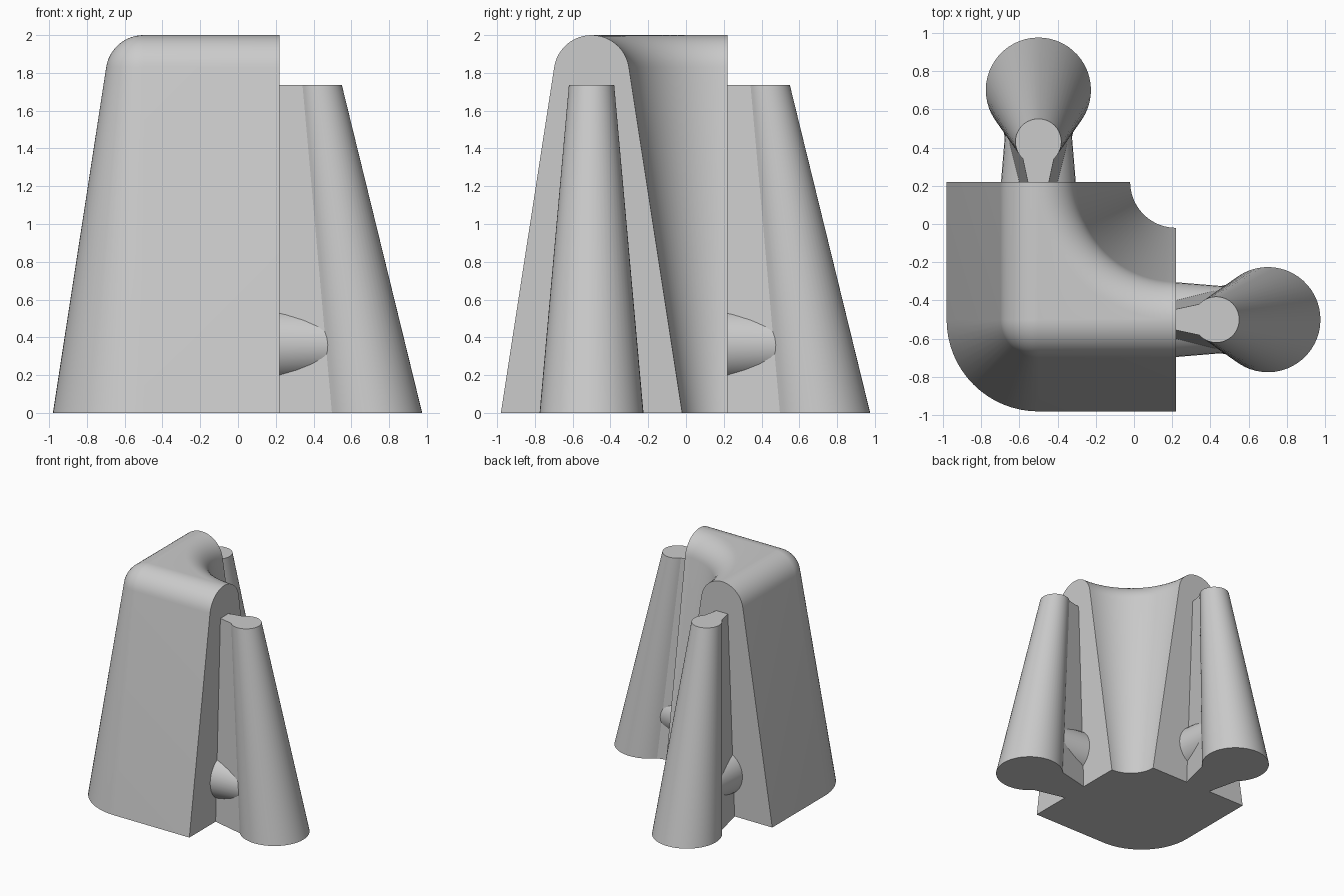
import bpy
import bmesh
from math import sin, cos, radians, pi

cube = bpy.data.objects.get("Cube")
if cube:
    bpy.data.objects.remove(cube, do_unlink=True)

grey = bpy.data.materials.new("light grey")
grey.use_nodes = True
grey.diffuse_color = (0.6, 0.6, 0.6, 1)
grey.node_tree.nodes["Principled BSDF"].inputs["Base Color"].default_value = (0.6, 0.6, 0.6, 1)

END = 0.22      # where both arms of the corner body stop
MID = -0.5      # centre line of each arm
TOP = 1.735     # height of the posts


def loft(name, rings, swap=False):
    """Skin equal-length rings, cap both ends; swap mirrors across the x = y diagonal."""
    bm = bmesh.new()
    rows = [[bm.verts.new((p[1], p[0], p[2]) if swap else p) for p in ring] for ring in rings]
    n = len(rows[0])
    for low, high in zip(rows, rows[1:]):
        for i in range(n):
            j = (i + 1) % n
            bm.faces.new((low[i], low[j], high[j], high[i]))
    bm.faces.new(rows[0])
    bm.faces.new(rows[-1])
    bmesh.ops.remove_doubles(bm, verts=bm.verts, dist=0.0001)
    bmesh.ops.recalc_face_normals(bm, faces=bm.faces)
    mesh = bpy.data.meshes.new(name)
    bm.to_mesh(mesh)
    bm.free()
    mesh.materials.append(grey)
    obj = bpy.data.objects.new(name, mesh)
    bpy.context.collection.objects.link(obj)
    bpy.ops.object.select_all(action='DESELECT')
    obj.select_set(True)
    bpy.context.view_layer.objects.active = obj
    bpy.ops.object.shade_smooth_by_angle(angle=radians(25))
    return obj


def arc(cx, cy, r, start, stop, z, steps):
    angles = [radians(start + (stop - start) * i / steps) for i in range(steps + 1)]
    return [(cx + r * cos(a), cy + r * sin(a), z) for a in angles]


def body_ring(w, z):
    """Level slice of the corner body with half width w."""
    ring = [(END, MID - w, z)]
    ring += arc(MID, MID, w, 270, 180, z, 16)
    ring += [(MID - w, END, z)]
    ring += arc(END, END, END - MID - w, 180, 270, z, 24)
    return ring


# Corner body: sloping sides, then a rounded ridge
rings = [body_ring(0.48, 0)]
for k in range(13):
    a = radians(8.75) + (pi / 2 - radians(8.75)) * k / 12
    rings.append(body_ring(0.2 * cos(a), 1.8 + 0.2 * sin(a)))
loft("corner_body", rings)


def post_ring(cx, r, web, z):
    """Round post slice joined to the body by a flared web."""
    return [(END, MID - web, z)] + arc(cx, MID, r, -137.5, 137.5, z, 40) + [(END, MID + web, z)]


def boss_ring(x, r):
    return [(x, MID + r * cos(a), 0.36 + r * sin(a))
            for a in (2 * pi * i / 32 for i in range(32))]


# Leaning post with web, and the tapered boss between it and the body
for side, swap in (("left", False), ("back", True)):
    loft(side + "_post", [post_ring(0.70, 0.275, 0.12, 0),
                          post_ring(0.43, 0.12, 0.055, TOP)], swap)
    loft(side + "_boss", [boss_ring(0.2, 0.197), boss_ring(0.55, 0.168)], swap)
